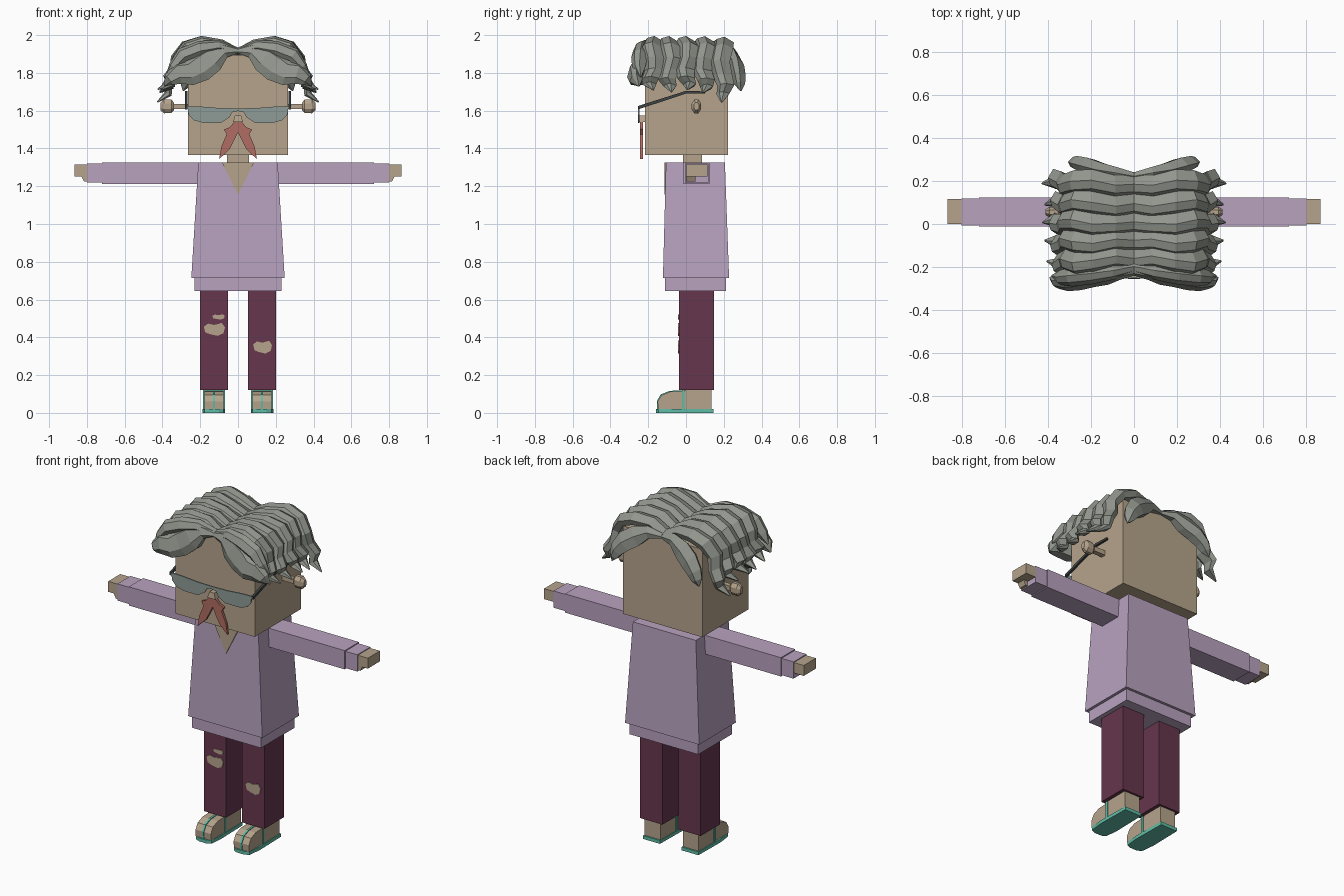
import bpy, bmesh, math
from mathutils import Vector

if "Cube" in bpy.data.objects:
    bpy.data.objects.remove(bpy.data.objects["Cube"])


def material(name, *rgb):
    m = bpy.data.materials.new(name)
    m.use_nodes = True
    col = [((c / 255 + 0.055) / 1.055) ** 2.4 for c in rgb] + [1]
    m.diffuse_color = col
    m.node_tree.nodes["Principled BSDF"].inputs["Base Color"].default_value = col
    return m


SKIN = material("skin", 182, 164, 140)
LILAC = material("lilac_knit", 184, 162, 191)
WINE = material("wine_trousers", 102, 55, 77)
HAIR = material("grey_hair", 146, 150, 141)
LENS = material("smoky_lens", 143, 156, 152)
RUST = material("rust_moustache", 176, 108, 98)
TEAL = material("teal_sandal", 95, 188, 165)
DARK = material("dark_frame", 62, 66, 66)


def finish(name, bm, mat, mirror=False):
    bmesh.ops.recalc_face_normals(bm, faces=bm.faces)
    me = bpy.data.meshes.new(name)
    bm.to_mesh(me)
    bm.free()
    me.materials.append(mat)
    ob = bpy.data.objects.new(name, me)
    bpy.context.collection.objects.link(ob)
    if mirror:
        ob.modifiers.new("Mirror", 'MIRROR').use_mirror_merge = False
    return ob


def loft(name, rings, mat, mirror=False):
    """Skin equal-length rings of points and cap both ends."""
    bm = bmesh.new()
    loops = [[bm.verts.new(p) for p in ring] for ring in rings]
    n = len(loops[0])
    for a, b in zip(loops, loops[1:]):
        for i in range(n):
            j = (i + 1) % n
            bm.faces.new((a[i], a[j], b[j], b[i]))
    bm.faces.new(loops[0])
    bm.faces.new(loops[-1])
    return finish(name, bm, mat, mirror)


def rect(x0, x1, y0, y1, z):
    return [(x0, y0, z), (x1, y0, z), (x1, y1, z), (x0, y1, z)]


def box(name, mat, x, y, z, mirror=False):
    return loft(name, [rect(*x, *y, z[0]), rect(*x, *y, z[1])], mat, mirror)


def prism(name, mat, pts, axis, lo, hi, mirror=False):
    """Extrude a 2D outline: axis 'x' takes (y, z), axis 'y' takes (x, z)."""
    def place(p, d):
        return (d, p[0], p[1]) if axis == 'x' else (p[0], d, p[1])
    return loft(name, [[place(p, d) for p in pts] for d in (lo, hi)], mat, mirror)


# Head, neck and torso
box("head", SKIN, (-.264, .264), (-.217, .222), (1.365, 1.895))
box("neck", SKIN, (-.057, .057), (-.016, .085), (1.3, 1.37))
loft("sweater_body", [rect(-.247, .247, -.122, .228, .715),
                      rect(-.21, .21, -.106, .206, 1.325)], LILAC)
box("sweater_hem", LILAC, (-.23, .23), (-.11, .212), (.645, .72))
prism("neckline", SKIN, [(-.085, 1.326), (.085, 1.326), (0, 1.155)], 'y', -.1145, -.105)

# Arms
box("sleeves", LILAC, (.19, .72), (-.012, .124), (1.213, 1.326), True)
box("cuffs", LILAC, (.72, .80), (-.006, .118), (1.219, 1.320), True)
box("hands", SKIN, (.79, .866), (0, .115), (1.252, 1.315), True)
prism("thumbs", SKIN, [(.79, 1.225), (.815, 1.225), (.83, 1.255), (.79, 1.255)],
      'y', 0, .05, True)

# Trousers and torn knees
box("trousers", WINE, (.053, .202), (-.037, .148), (.122, .66), True)


def rip(name, cx, cz, w, h):
    shape = [(-1, .4), (-.6, .9), (0, .7), (.7, 1), (1, .3),
             (.85, -.6), (.3, -1), (-.4, -.75), (-.85, -.5)]
    prism(name, SKIN, [(cx + w * a, cz + h * b) for a, b in shape], 'y', -.042, -.036)


rip("right_knee_rip", -.125, .442, .056, .034)
rip("right_small_rip", -.103, .508, .033, .014)
rip("left_knee_rip", .13, .348, .05, .034)

# Feet and sandals
box("heels", SKIN, (.074, .18), (-.005, .136), (.015, .13), True)
TOE = [(0, .015), (-.148, .015), (-.15, .06), (-.13, .094), (-.085, .112), (0, .116)]
prism("toes", SKIN, TOE, 'x', .076, .178, True)
sole = [(.072, .145), (.184, .145), (.188, -.06), (.178, -.145),
        (.15, -.158), (.1, -.158), (.076, -.145), (.068, -.06)]
loft("sandal_soles", [[(x, y, z) for x, y in sole] for z in (0, .02)], TEAL, True)
box("ankle_straps", TEAL, (.07, .184), (-.022, -.008), (.015, .121), True)
prism("toe_straps", TEAL, [(y * 1.03, z * 1.04) for y, z in TOE], 'x', .121, .133, True)

# Ears: short stalk with a faceted knob
box("ear_stalks", SKIN, (.255, .36), (.04, .07), (1.608, 1.636), True)
ears = []
for x, r in ((.338, .5), (.352, .95), (.392, 1), (.41, .55)):
    ears.append([(x, .055 + .027 * r * math.cos(a), 1.623 + .04 * r * math.sin(a))
                 for a in [math.tau * (i + .5) / 8 for i in range(8)]])
loft("ear_knobs", ears, SKIN, True)

# Spectacles
prism("lenses", LENS, [(0, 1.612), (.10, 1.614), (.2, 1.622), (.268, 1.624), (.262, 1.58),
                       (.235, 1.55), (.185, 1.536), (.09, 1.536), (.045, 1.565),
                       (.03, 1.592), (0, 1.598)], 'y', -.253, -.245, True)
prism("temples", DARK, [(-.253, 1.607), (-.253, 1.625), (0, 1.705), (.1, 1.702),
                        (.1, 1.69), (0, 1.69)], 'x', .268, .28, True)

# Nose and moustache
loft("nose", [rect(-.027, .027, -.255, -.21, 1.54), rect(-.016, .016, -.25, -.21, 1.575)], SKIN)
prism("moustache", RUST, [(0, 1.545), (.02, 1.54), (.045, 1.512), (.075, 1.5), (.06, 1.475),
                          (.088, 1.41), (.1, 1.343), (.045, 1.395), (.022, 1.44), (0, 1.485)],
      'y', -.243, -.228, True)

# Hair: each lock is a tapered tube swept along a wavy path
SECTION = [(-1, -.2), (-.6, .7), (.1, 1), (1, .2), (.75, -.7), (-.6, -.7)]


def lock(name, path, widths, thick):
    pts = [Vector(p) for p in path]
    rings = []
    for i, p in enumerate(pts):
        t = pts[min(i + 1, len(pts) - 1)] - pts[max(i - 1, 0)]
        n = Vector((-t.z, 0, t.x)).normalized()
        if i == 0:
            n = Vector((0, 0, 1))
        rings.append([p + Vector((0, a * widths[i], 0)) + n * b * thick[i]
                      for a, b in SECTION])
    loft(name, rings, HAIR, True)


SIDE = [(0, 1.91), (.09, 1.945), (.19, 1.957), (.27, 1.93), (.315, 1.87),
        (.325, 1.81), (.36, 1.765), (.355, 1.73), (.415, 1.70)]
for k, (y, drop, out) in enumerate([(-.165, -.01, -.01), (-.08, 0, 0), (.005, -.012, .01),
                                    (.09, .005, 0), (.18, .055, .012)]):
    path = []
    for i, (x, z) in enumerate(SIDE):
        f = i / 8
        wave = .014 * math.sin(i * 1.7 + k) * min(1, i)
        path.append((x + out * f, y * (1 + .12 * f) + wave, z - drop * f * f))
    lock("side_lock_%d" % (k + 1), path,
         [.05, .052, .056, .057, .055, .052, .046, .034, .004],
         [.022, .032, .038, .04, .038, .034, .032, .024, .004])

# Sweeping fringe and the matching locks at the back
lock("fringe", [(0, -.215, 1.915), (.07, -.225, 1.915), (.13, -.24, 1.865), (.19, -.25, 1.82),
                (.25, -.262, 1.79), (.31, -.27, 1.79), (.36, -.265, 1.76), (.39, -.25, 1.73)],
     [.025, .035, .042, .042, .045, .042, .034, .004],
     [.015, .05, .085, .092, .08, .07, .04, .004])
lock("fringe_top", [(0, -.20, 1.915), (.1, -.22, 1.94), (.2, -.235, 1.925), (.29, -.245, 1.89),
                    (.34, -.25, 1.83), (.38, -.24, 1.78)],
     [.03, .04, .045, .045, .035, .004], [.02, .035, .045, .045, .03, .004])
lock("back_lock", [(0, .22, 1.905), (.08, .235, 1.91), (.15, .25, 1.87), (.21, .268, 1.83),
                   (.255, .28, 1.78), (.275, .285, 1.74), (.29, .29, 1.705)],
     [.02, .03, .036, .04, .036, .028, .004],
     [.015, .04, .065, .065, .05, .035, .004])
